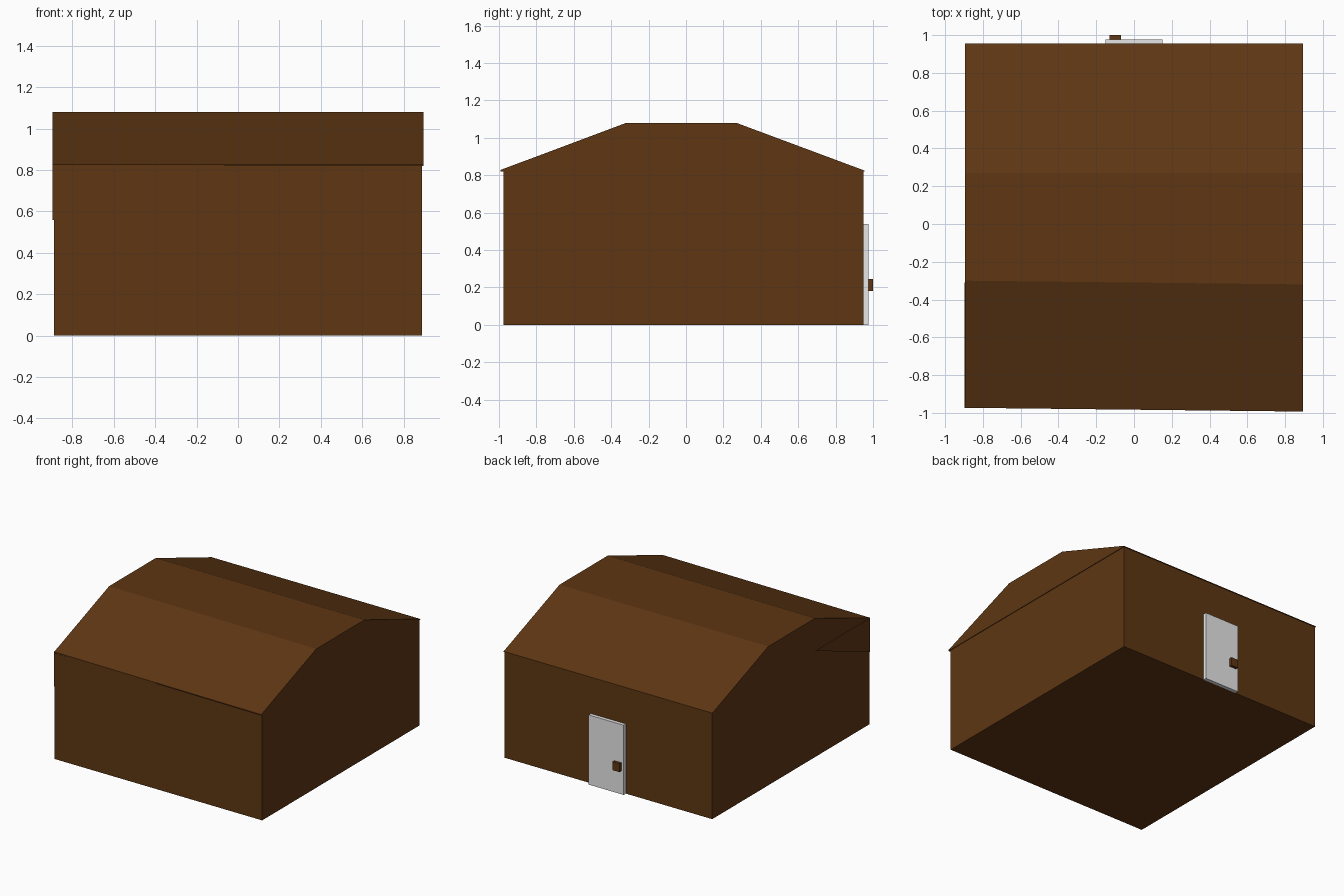
import bpy, bmesh

if "Cube" in bpy.data.objects:
    bpy.data.objects.remove(bpy.data.objects["Cube"])


def material(name, rgb):
    m = bpy.data.materials.new(name)
    m.diffuse_color = (*rgb, 1.0)
    m.use_nodes = True
    m.node_tree.nodes["Principled BSDF"].inputs["Base Color"].default_value = m.diffuse_color
    return m


BROWN = material("dark_brown", (0.112, 0.037, 0.0065))
GREY = material("light_grey", (0.8, 0.8, 0.8))


def prism(name, profile, x0, x1, mat):
    """Extrude a closed (y, z) profile along x."""
    bm = bmesh.new()
    face = bm.faces.new([bm.verts.new((x0, y, z)) for y, z in profile])
    ext = bmesh.ops.extrude_face_region(bm, geom=[face])
    moved = [v for v in ext["geom"] if isinstance(v, bmesh.types.BMVert)]
    bmesh.ops.translate(bm, verts=moved, vec=(x1 - x0, 0, 0))
    bmesh.ops.recalc_face_normals(bm, faces=bm.faces)
    mesh = bpy.data.meshes.new(name)
    bm.to_mesh(mesh)
    bm.free()
    mesh.materials.append(mat)
    obj = bpy.data.objects.new(name, mesh)
    bpy.context.collection.objects.link(obj)
    return obj


def box(name, x, y, z, mat):
    profile = [(y[0], z[0]), (y[1], z[0]), (y[1], z[1]), (y[0], z[1])]
    return prism(name, profile, x[0], x[1], mat)


# Walls
box("walls", (-0.89, 0.89), (-0.975, 0.95), (0, 0.82), BROWN)

# Flat-topped roof, its front slope very slightly skewed
roof = prism("roof", [(-0.983, 0.82), (-0.983, 0.828), (-0.31, 1.08), (0.27, 1.08),
                      (0.955, 0.825), (0.955, 0.82)], -0.895, 0.895, BROWN)
for v in roof.data.vertices:
    if v.co.y < -0.2:
        v.co.y -= 0.01 if v.co.x > 0 else -0.01

# Thin gable board hanging below the eave on the left side
prism("gable_board", [(-0.975, 0.825), (-0.31, 0.825), (-0.975, 0.56)],
      -0.897, -0.889, BROWN)

# Door and handle on the back wall
box("door", (-0.15, 0.15), (0.945, 0.977), (0, 0.54), GREY)
box("door_handle", (-0.13, -0.07), (0.975, 1.0), (0.18, 0.245), BROWN)
